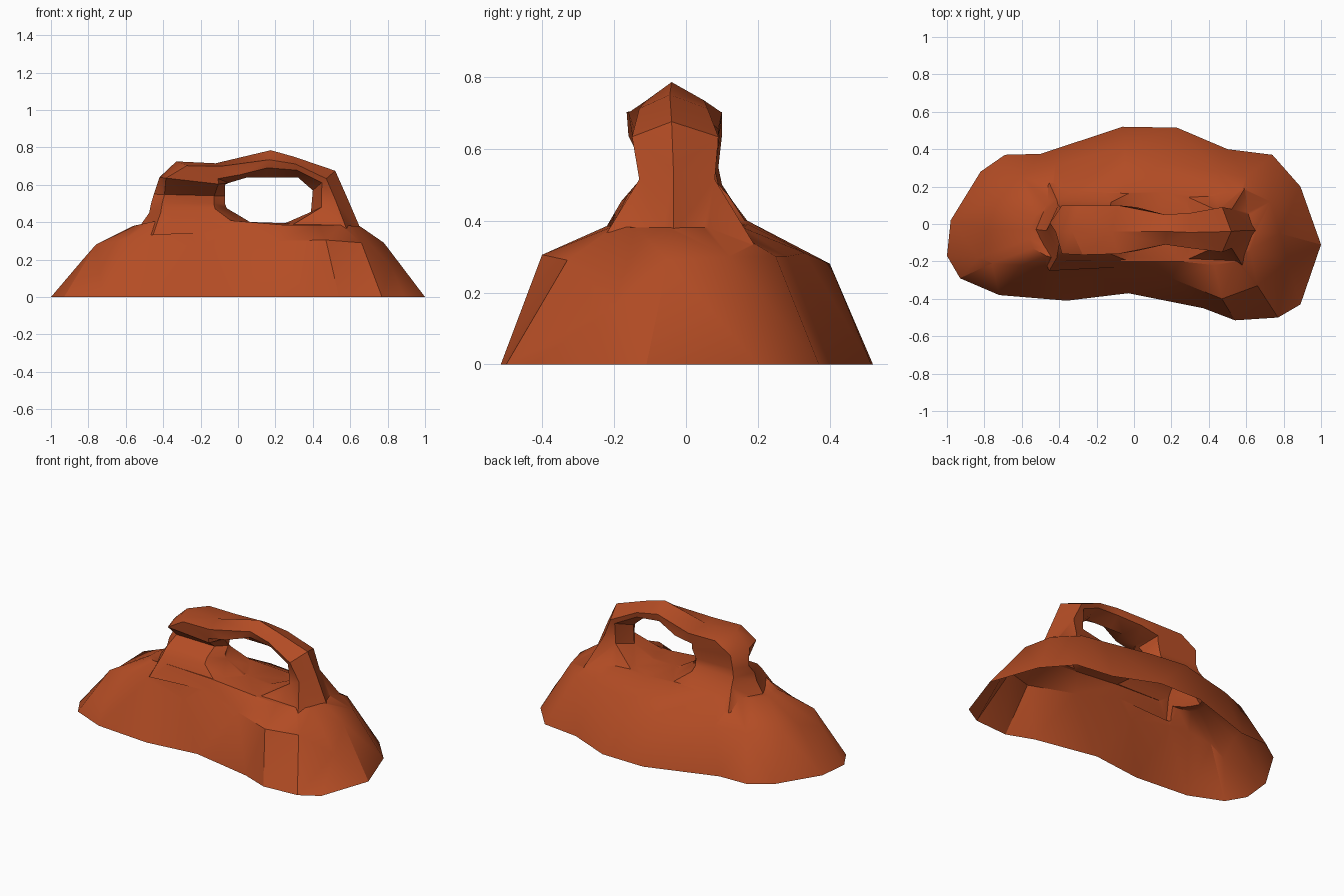
import bpy, bmesh
from mathutils import Vector

if "Cube" in bpy.data.objects:
    bpy.data.objects.remove(bpy.data.objects["Cube"])

rust = bpy.data.materials.new("rust rock")
rust.diffuse_color = (0.455, 0.073, 0.018, 1)
rust.use_nodes = True
rust.node_tree.nodes["Principled BSDF"].inputs["Base Color"].default_value = rust.diffuse_color


def loft(name, rings, tip=None):
    """Skin a list of equal-length rings; close the ends (optionally with a fan to tip)."""
    bm = bmesh.new()
    vs = [[bm.verts.new(p) for p in r] for r in rings]
    n = len(rings[0])
    for a, b in zip(vs, vs[1:]):
        for i in range(n):
            j = (i + 1) % n
            bm.faces.new((a[i], a[j], b[j], b[i]))
    bm.faces.new(vs[0][::-1])
    if tip:
        t = bm.verts.new(tip)
        for i in range(n):
            bm.faces.new((vs[-1][i], vs[-1][(i + 1) % n], t))
    else:
        bm.faces.new(vs[-1])
    # Non-planar quads become rocky triangles
    bmesh.ops.triangulate(bm, faces=bm.faces[:], quad_method='SHORT_EDGE')
    bmesh.ops.recalc_face_normals(bm, faces=bm.faces[:])
    me = bpy.data.meshes.new(name)
    bm.to_mesh(me)
    bm.free()
    me.materials.append(rust)
    ob = bpy.data.objects.new(name, me)
    bpy.context.collection.objects.link(ob)
    return ob


# Rock mound: ground outline, shoulder and crown contours
ground = [(-1, -.17), (-.93, -.29), (-.72, -.38), (-.36, -.41), (-.03, -.37), (.37, -.45),
          (.54, -.515), (.77, -.5), (.89, -.43), (1, -.11), (.89, .2), (.74, .37), (.5, .4),
          (.23, .515), (-.06, .52), (-.5, .375), (-.69, .37), (-.82, .28), (-.98, .02)]
shoulder = [(-.83, -.18, .2), (-.76, -.21, .28), (-.6, -.22, .31), (-.47, -.24, .31),
            (-.2, -.26, .26), (.2, -.29, .3), (.47, -.4, .305), (.66, -.33, .29),
            (.82, -.2, .16), (.78, -.05, .29), (.73, .12, .3), (.6, .25, .3),
            (.45, .28, .3), (.15, .33, .31), (-.05, .4, .28), (-.42, .32, .27),
            (-.6, .25, .27), (-.76, .13, .27), (-.78, -.03, .25)]
crown = [(-.56, -.08, .38), (-.54, -.13, .385), (-.47, -.17, .4), (-.36, -.2, .42),
         (-.05, -.2, .41), (.25, -.2, .385), (.43, -.22, .385), (.55, -.2, .385),
         (.62, -.14, .38), (.65, -.05, .38), (.62, .05, .38), (.55, .12, .38),
         (.4, .16, .38), (.15, .17, .39), (-.05, .17, .4), (-.36, .16, .4),
         (-.45, .12, .39), (-.53, .04, .385), (-.56, -.03, .38)]
rock = loft("rock_mound", [[(x, y, 0) for x, y in ground], shoulder, crown], (.1, -.02, .4))

# Stone arch: inner x,z / outer x,z / front y, back y / how boxy each section is
sections = [(.15, .35, -.56, .33, -.25, .22, .85), (-.06, .475, -.475, .45, -.18, .13, .85),
            (-.07, .5, -.465, .5, -.14, .1, .85), (-.07, .54, -.45, .55, -.06, .09, .85),
            (-.07, .6, -.42, .64, -.16, .1, .9), (-.05, .61, -.33, .725, -.165, .1, .8),
            (.05, .64, -.12, .715, -.16, .1, .8), (.15, .64, .175, .785, -.11, .05, .65),
            (.32, .64, .3, .75, -.13, .06, .65), (.4, .57, .52, .675, -.15, .09, .6),
            (.39, .455, .58, .54, -.13, .08, .7), (.15, .35, .67, .33, -.24, .19, .85)]


def section(ix, iz, ox, oz, front, back, box):
    mid = (front + back) / 2 - .01
    shape = [(1, mid), (box, front), (1 - box, front * .9), (0, mid),
             (1 - box, back * .9), (box, back)]
    return [(ix + (ox - ix) * u, y, iz + (oz - iz) * u) for u, y in shape]


arch = loft("stone_arch", [section(*s) for s in sections])

# Merge the arch into the mound
m = rock.modifiers.new("merge", 'BOOLEAN')
m.operation, m.solver, m.object = 'UNION', 'EXACT', arch
bpy.context.view_layer.objects.active = rock
rock.select_set(True)
bpy.ops.object.modifier_apply(modifier=m.name)
bpy.data.objects.remove(arch)

# Open underside
bm = bmesh.new()
bm.from_mesh(rock.data)
under = [f for f in bm.faces if all(v.co.z < .001 for v in f.verts)]
bmesh.ops.delete(bm, geom=under, context='FACES')
bm.to_mesh(rock.data)
bm.free()
rock.name = "rock_with_arch"
bpy.ops.object.shade_smooth_by_angle(angle=0.6)
